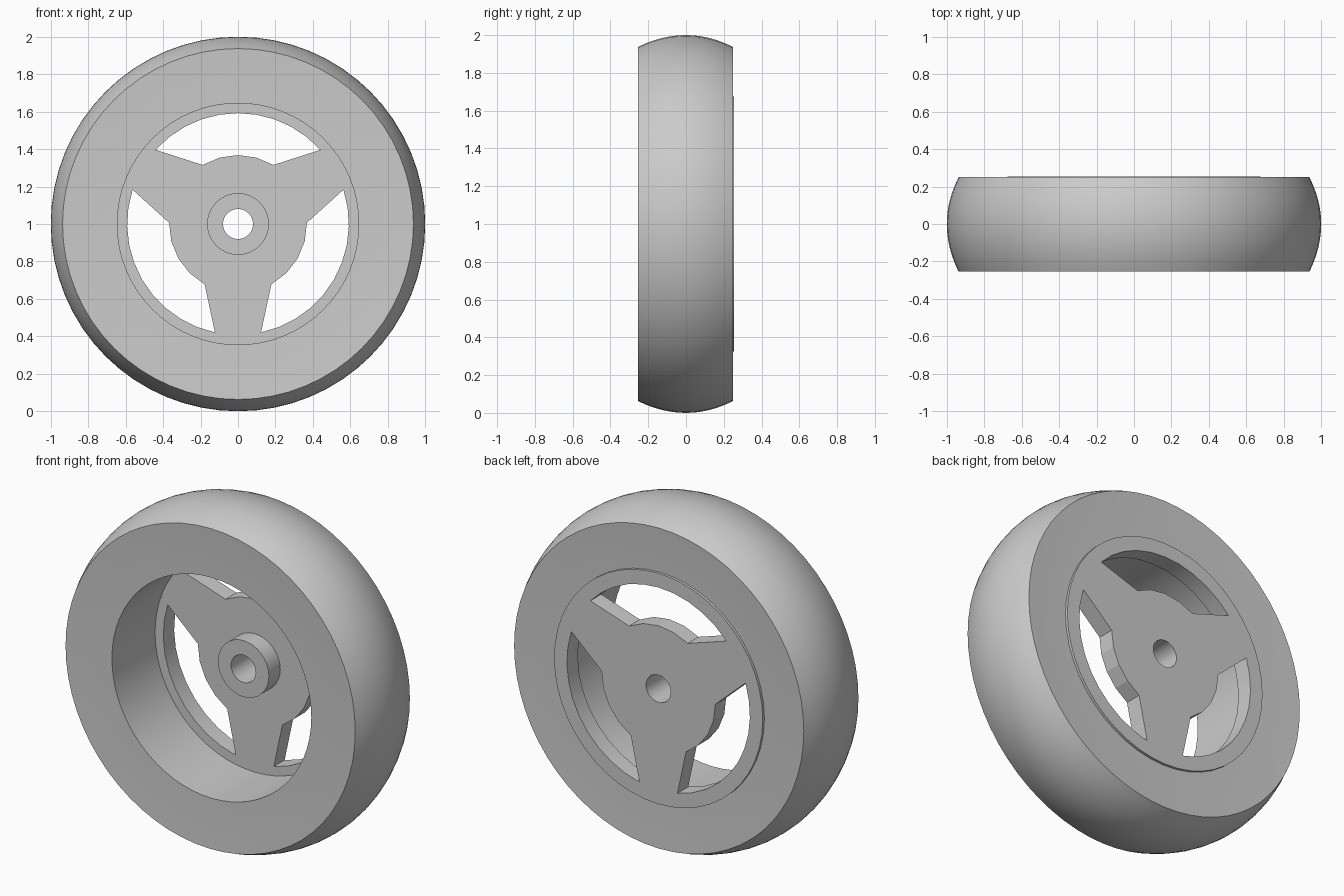
import bpy, bmesh
from math import sin, cos, radians, tau

if "Cube" in bpy.data.objects:
    bpy.data.objects.remove(bpy.data.objects["Cube"])

grey = bpy.data.materials.new("plain grey")
grey.use_nodes = True
colour = (0.6, 0.6, 0.6, 1)
grey.diffuse_color = colour
grey.node_tree.nodes["Principled BSDF"].inputs["Base Color"].default_value = colour

AXLE_Z = 1.0
SIDE = 0.255          # half width of the wheel
PLATE_FRONT = 0.155   # front of the spoke plate
HOLE_R = 0.08


def finish(obj, angle):
    bpy.ops.object.select_all(action="DESELECT")
    obj.select_set(True)
    bpy.context.view_layer.objects.active = obj
    bpy.ops.object.shade_smooth_by_angle(angle=radians(angle))


def lathe(name, profile, steps, closed=True):
    """Revolve (radius, y) points around the axle."""
    bm = bmesh.new()
    rings = [[bm.verts.new((r * cos(tau * i / steps), y, r * sin(tau * i / steps)))
              for r, y in profile] for i in range(steps)]
    n = len(profile)
    for i in range(steps):
        a, b = rings[i], rings[(i + 1) % steps]
        for j in range(n if closed else n - 1):
            k = (j + 1) % n
            bm.faces.new((a[j], b[j], b[k], a[k]))
    bmesh.ops.recalc_face_normals(bm, faces=bm.faces)
    mesh = bpy.data.meshes.new(name)
    bm.to_mesh(mesh)
    bm.free()
    mesh.materials.append(grey)
    obj = bpy.data.objects.new(name, mesh)
    obj.location.z = AXLE_Z
    bpy.context.collection.objects.link(obj)
    finish(obj, 30)
    return obj


def arc(radius, start, end, steps):
    return [(radius * cos(radians(start + (end - start) * i / steps)),
             radius * sin(radians(start + (end - start) * i / steps)))
            for i in range(steps + 1)]


# Tyre: rounded tread, slightly dished sidewalls, straight bore
BACK = SIDE - 0.005
tread = []
for i in range(13):
    t = i / 6 - 1
    tread.append((1 - 0.063 * t * t, SIDE * t if t < 0 else BACK * t))
back_wall = [(0.84, BACK - 0.005), (0.74, BACK - 0.009), (0.645, BACK - 0.011)]
front_wall = [(r, -y - 0.005) for r, y in reversed(back_wall)]
lathe("tyre", tread + back_wall + front_wall, 64)

# Spoke plate: disc outline with three slots and the axle hole
curve = bpy.data.curves.new("spoke_plate", "CURVE")
curve.dimensions = "2D"
curve.fill_mode = "BOTH"
curve.extrude = (SIDE - PLATE_FRONT) / 2
loops = [arc(0.675, 0, 360, 48)[:-1], arc(HOLE_R, 0, 360, 32)[:-1]]
for mid in (90, 210, 330):
    loops.append(arc(0.592, mid - 48, mid + 48, 10) + arc(0.368, mid + 31, mid - 31, 4))
for points in loops:
    spline = curve.splines.new("POLY")
    spline.points.add(len(points) - 1)
    for p, (x, y) in zip(spline.points, points):
        p.co = (x, y, 0, 1)
    spline.use_cyclic_u = True
curve.materials.append(grey)
plate = bpy.data.objects.new("spoke_plate", curve)
plate.location = (0, (SIDE + PLATE_FRONT) / 2, AXLE_Z)
plate.rotation_euler.x = radians(90)
bpy.context.collection.objects.link(plate)
bpy.ops.object.select_all(action="DESELECT")
plate.select_set(True)
bpy.context.view_layer.objects.active = plate
bpy.ops.object.convert(target="MESH")
plate = bpy.context.view_layer.objects.active
bm = bmesh.new()
bm.from_mesh(plate.data)
bmesh.ops.remove_doubles(bm, verts=bm.verts, dist=0.0001)
bmesh.ops.recalc_face_normals(bm, faces=bm.faces)
bm.to_mesh(plate.data)
bm.free()
finish(plate, 14)

# Hub boss: short tube standing on the front of the plate
lathe("hub_boss", [(HOLE_R, PLATE_FRONT), (HOLE_R, 0.05),
                   (0.165, 0.05), (0.165, PLATE_FRONT)], 32, closed=False)
